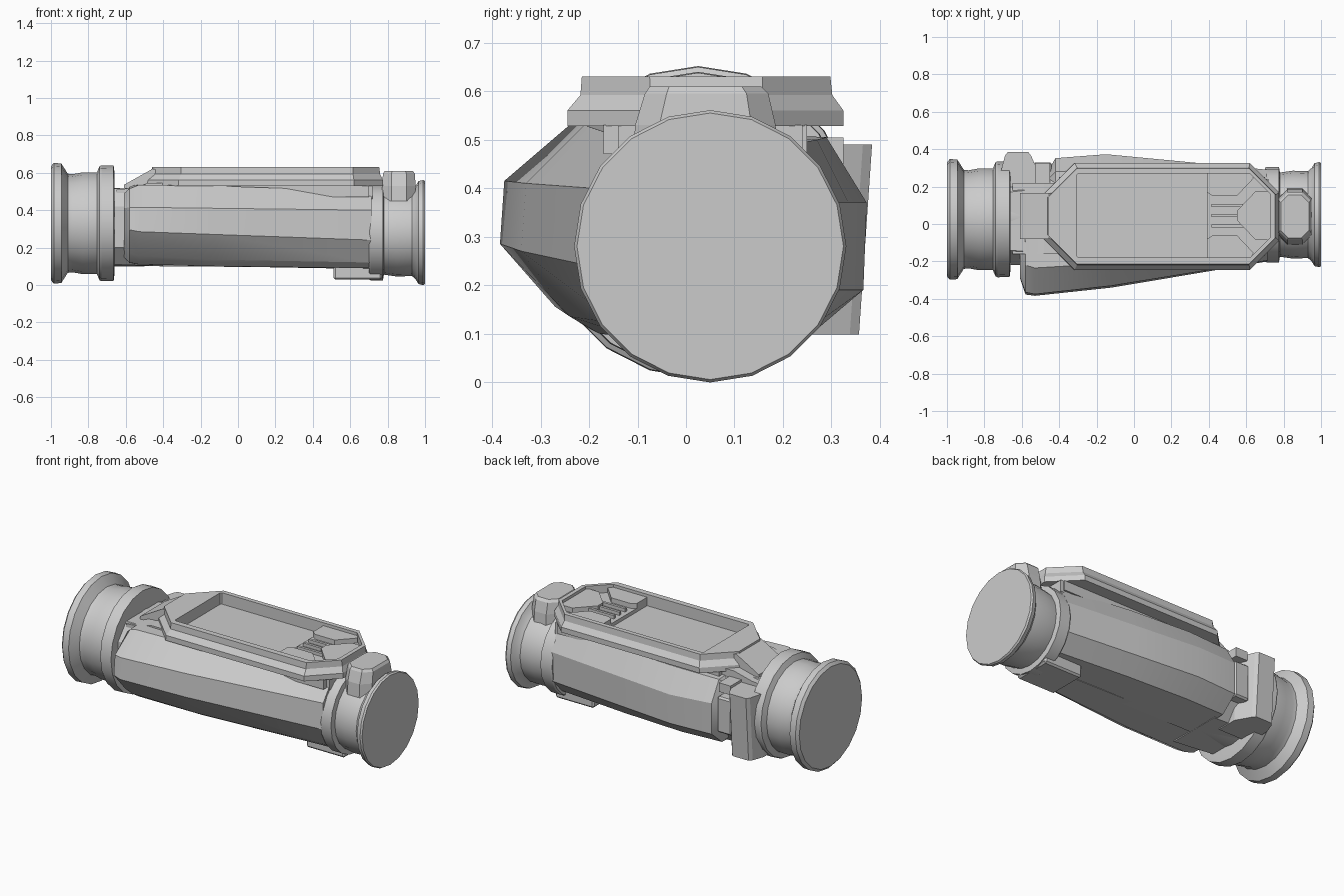
import bpy, bmesh, math

def loft(name, rings, smooth=0, bevel=0):
    """Skin a list of equal-length point rings and cap both ends."""
    bm = bmesh.new()
    vs = [[bm.verts.new(p) for p in r] for r in rings]
    n = len(rings[0])
    for a, b in zip(vs, vs[1:]):
        for i in range(n):
            j = (i + 1) % n
            bm.faces.new((a[i], a[j], b[j], b[i]))
    bm.faces.new(vs[0])
    bm.faces.new(vs[-1][::-1])
    bmesh.ops.recalc_face_normals(bm, faces=bm.faces)
    me = bpy.data.meshes.new(name)
    bm.to_mesh(me)
    bm.free()
    ob = bpy.data.objects.new(name, me)
    bpy.context.collection.objects.link(ob)
    if bevel:
        m = ob.modifiers.new("bevel", 'BEVEL')
        m.width, m.segments = bevel, 1
    if smooth:
        bpy.ops.object.select_all(action='DESELECT')
        ob.select_set(True)
        bpy.context.view_layer.objects.active = ob
        bpy.ops.object.shade_smooth_by_angle(angle=math.radians(smooth))
    return ob

def lathe(name, prof, cy, cz, n=20):
    rings = [[(x, cy + r * math.sin(2 * math.pi * i / n), cz + r * math.cos(2 * math.pi * i / n))
              for i in range(n)] for x, r in prof]
    return loft(name, rings, 28)

def along_x(name, sections, **kw):
    return loft(name, [[(x, y, z) for y, z in s] for x, s in sections], **kw)

def prism(name, pts, z0, z1, bevel=0):
    return loft(name, [[(x, y, z) for x, y in pts] for z in (z0, z1)], bevel=bevel)

def box(name, x0, x1, y0, y1, z0, z1, bevel=0):
    return prism(name, [(x0, y0), (x1, y0), (x1, y1), (x0, y1)], z0, z1, bevel)

def octagon(x0, x1, y0, y1, z, cl, cr):
    return [(x0, y0 + cl, z), (x0 + cl, y0, z), (x1 - cr, y0, z), (x1, y0 + cr, z),
            (x1, y1 - cr, z), (x1 - cr, y1, z), (x0 + cl, y1, z), (x0, y1 - cl, z)]

# Large lens housing and small eyepiece
lathe("large_lens", [(-1, .305), (-.985, .322), (-.945, .32), (-.91, .265), (-.885, .262),
                     (-.83, .272), (-.755, .272), (-.74, .305), (-.73, .31), (-.665, .308), (-.66, .27)], .025, .33)
lathe("eyepiece", [(.70, .25), (.71, .256), (.775, .256), (.78, .225), (.85, .235), (.93, .232),
                   (.95, .25), (.965, .275), (.99, .281), (1, .275)], .05, .28)

# Central core and neck joining the two ends
lathe("core_tube", [(-.7, .21), (.75, .2)], .04, .31)
along_x("neck", [(-.67, [(-.22, .2), (-.12, .11), (.2, .11), (.27, .2), (.27, .42), (.17, .515), (-.14, .515), (-.22, .42)]),
                 (-.4, [(-.22, .2), (-.14, .1), (.2, .1), (.27, .2), (.27, .42), (.2, .53), (-.16, .53), (-.22, .42)])])

# Front bulge, tapering towards the eyepiece
along_x("front_grip", [
    (-.61, [(.05, .49), (-.2, .49), (-.285, .41), (-.29, .3), (-.22, .2), (-.17, .15), (.05, .13)]),
    (-.58, [(.05, .53), (-.22, .515), (-.365, .415), (-.377, .295), (-.265, .17), (-.19, .12), (.05, .11)]),
    (-.53, [(.05, .54), (-.235, .535), (-.375, .415), (-.384, .285), (-.27, .155), (-.2, .11), (.05, .105)]),
    (-.12, [(.05, .53), (-.21, .53), (-.33, .41), (-.34, .27), (-.24, .135), (-.18, .1), (.05, .1)]),
    (.715, [(.05, .5), (-.12, .5), (-.195, .4), (-.2, .24), (-.14, .12), (-.1, .09), (.05, .085)])], smooth=25)

# Rear bulge
along_x("rear_grip", [
    (-.45, [(.0, .47), (.25, .47), (.30, .37), (.30, .22), (.22, .14), (.0, .12)]),
    (-.42, [(.0, .51), (.28, .5), (.352, .38), (.35, .19), (.25, .105), (.0, .1)]),
    (-.15, [(.0, .52), (.29, .505), (.373, .37), (.366, .19), (.26, .1), (.0, .098)]),
    (.25, [(.0, .51), (.27, .5), (.335, .37), (.33, .19), (.24, .1), (.0, .095)]),
    (.715, [(.0, .5), (.22, .49), (.29, .37), (.285, .19), (.2, .1), (.0, .088)])], smooth=25)

# Rear mounting block beside the large lens, with its connector
plan = [(-.72, .12), (-.715, .27), (-.69, .365), (-.675, .384), (-.565, .384), (-.55, .365), (-.5, .25), (-.5, .12)]
loft("rear_mount", [[(x, y - .027 * (y > .3), .098) for x, y in plan], [(x, y, .49) for x, y in plan]])
box("mount_connector", -.54, -.44, .2, .33, .2, .42, .01)

# Top tray: flared octagonal rim, then down into the recess
loft("top_tray", [octagon(-.49, .775, -.245, .325, .528, .17, .155),
                  octagon(-.487, .775, -.245, .325, .56, .17, .155),
                  octagon(-.465, .76, -.218, .302, .592, .16, .145),
                  octagon(-.46, .755, -.215, .298, .63, .155, .14),
                  octagon(-.305, .73, -.18, .27, .63, .008, .11),
                  octagon(-.305, .73, -.18, .27, .56, .008, .11)])
box("tray_support", -.4, .7, -.17, .25, .47, .53)

# Raised end of the recess: ledge, side shoulders, ribs and wedge
loft("recess_ledge", [octagon(.39, .74, -.185, .275, z, .003, .11) for z in (.555, .582)])
for s in (-1, 1):
    prism("recess_shoulder", [(x, .045 + s * y) for x, y in
          [(.39, .225), (.39, .125), (.42, .105), (.55, .105), (.64, .2), (.62, .23)]], .57, .612)
for s in (-1, 0, 1):
    box("recess_rib", .415, .6, .037 + s * .055, .053 + s * .055, .575, .602)
prism("recess_wedge", [(.55, .02), (.65, -.085), (.73, -.085), (.73, .175), (.65, .175), (.55, .07)], .57, .612)

# Sloped ramp and side wings at the large-lens end of the tray
loft("tray_ramp", [[(x, y, z) for x, z in [(-.61, .44), (-.61, .535), (-.575, .555), (-.455, .622), (-.4, .6), (-.4, .44)]]
                   for y in (-.08, .165)])
loft("ramp_wings", [[(-.65, y, .44), (-.65, y, .51), (-.6, y, .515), (-.48, y, .545), (-.35, y, .545), (-.35, y, .44)]
                    for y in (-.16, .22)])
box("rear_latch", -.53, -.45, .2, .325, .45, .505)

# Octagonal knob above the eyepiece
loft("top_knob", [octagon(.77, .95, -.11, .19, .45, .05, .05), octagon(.77, .95, -.105, .185, .53, .05, .05),
                  octagon(.775, .945, -.085, .17, .595, .045, .045), octagon(.785, .935, -.075, .155, .61, .04, .04)])

# Small pads beside the eyepiece collar
box("lower_pad", .51, .77, -.07, .17, .028, .12, .01)
box("upper_pad", .52, .72, -.14, .24, .46, .53)
